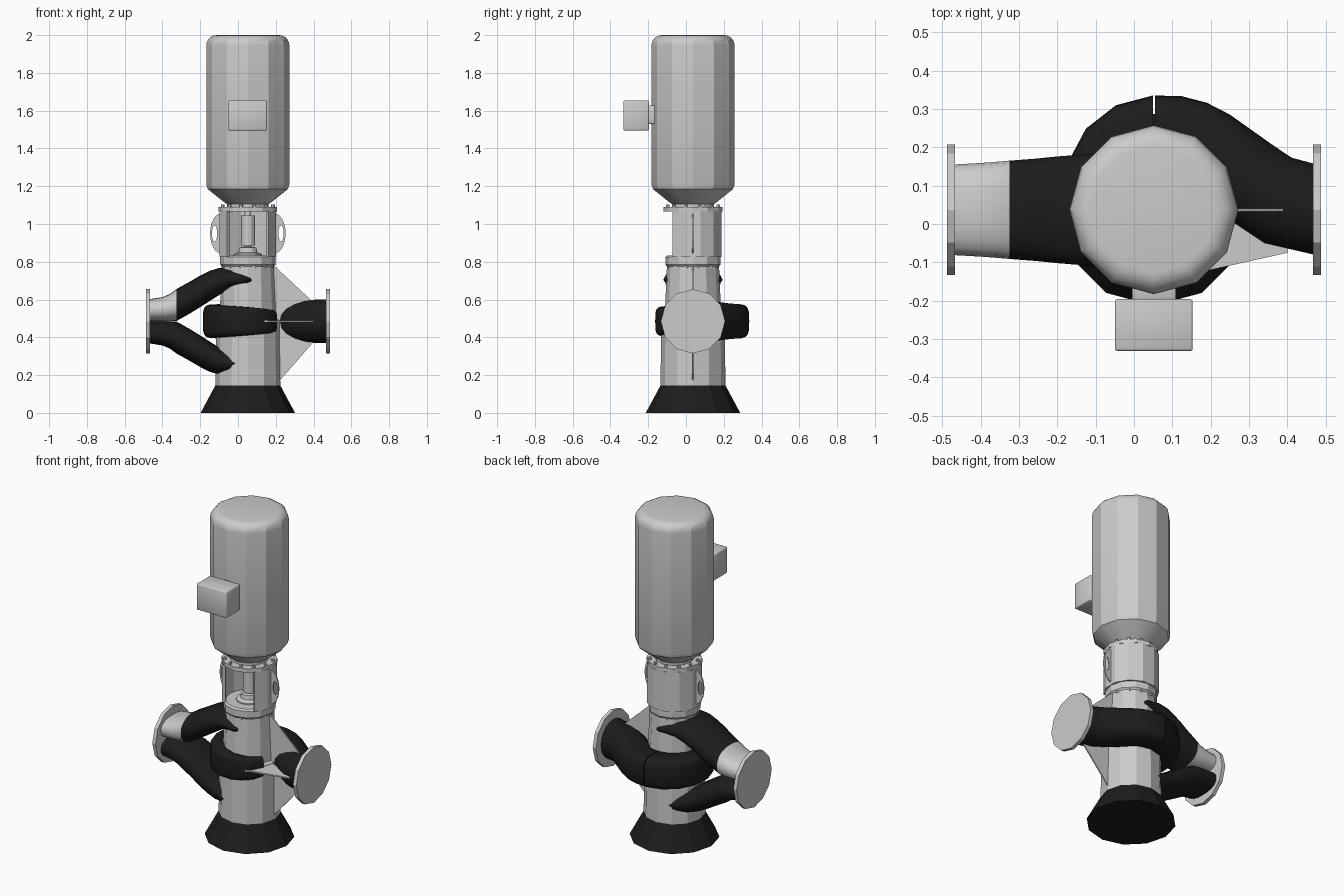
import bpy, bmesh
from math import sin, cos, pi, radians
from mathutils import Vector

if "Cube" in bpy.data.objects:
    bpy.data.objects.remove(bpy.data.objects["Cube"])

AX, AY = 0.052, 0.037      # vertical pump axis
PZ = 0.485                 # height of the pipe axis


def material(name, c):
    m = bpy.data.materials.new(name)
    m.diffuse_color = (c, c, c, 1)
    m.use_nodes = True
    m.node_tree.nodes["Principled BSDF"].inputs["Base Color"].default_value = m.diffuse_color
    return m


BLACK = material("black", 0.012)
LIGHT = material("light_grey", 0.85)


def finish(name, bm, mat=None, angle=25):
    bmesh.ops.recalc_face_normals(bm, faces=bm.faces)
    me = bpy.data.meshes.new(name)
    bm.to_mesh(me)
    bm.free()
    ob = bpy.data.objects.new(name, me)
    bpy.context.collection.objects.link(ob)
    if mat:
        me.materials.append(mat)
    bpy.context.view_layer.objects.active = ob
    ob.select_set(True)
    bpy.ops.object.shade_smooth_by_angle(angle=radians(angle))
    ob.select_set(False)
    return ob


def skin(name, rings, mat=None, angle=25):
    """Join equal point rings into a capped tube."""
    bm = bmesh.new()
    loops = [[bm.verts.new(p) for p in r] for r in rings]
    n = len(loops[0])
    for a, b in zip(loops, loops[1:]):
        for i in range(n):
            j = (i + 1) % n
            bm.faces.new((a[i], a[j], b[j], b[i]))
    bm.faces.new(loops[0])
    bm.faces.new(loops[-1])
    return finish(name, bm, mat, angle)


def turned(name, profile, mat=None, x=AX, y=AY, n=12):
    """Turn (radius, z) points round a vertical axis."""
    return skin(name, [[(x + r * cos(2 * pi * i / n), y + r * sin(2 * pi * i / n), z)
                        for i in range(n)] for r, z in profile], mat)


def prism(name, pts, offset):
    """Extrude a flat outline of 3D points by an offset vector."""
    off = Vector(offset)
    return skin(name, [pts, [Vector(p) + off for p in pts]])


def oval(c, u, v, e=2.0, n=20):
    """Superellipse ring about c with half axes u and v."""
    ring = []
    for i in range(n):
        a = 2 * pi * i / n
        s, t = sin(a), cos(a)
        s = abs(s) ** (2 / e) * (1 if s >= 0 else -1)
        t = abs(t) ** (2 / e) * (1 if t >= 0 else -1)
        ring.append(c + u * t + v * s)
    return ring


def box(name, lo, hi, bevel=0.006):
    bm = bmesh.new()
    bmesh.ops.create_cube(bm, size=1)
    for v in bm.verts:
        v.co = Vector([(a + b) / 2 + c * (b - a) for a, b, c in zip(lo, hi, v.co)])
    bmesh.ops.bevel(bm, geom=bm.edges[:], offset=bevel, segments=2, affect='EDGES', profile=0.5)
    finish(name, bm, angle=50)


# base, column and cover flange
turned("base", [(0.25, 0), (0.172, 0.145)], BLACK)
turned("column", [(0.172, 0.14), (0.168, 0.49), (0.15, 0.5), (0.138, 0.78)])
turned("cover_flange", [(0.13, 0.765), (0.146, 0.785), (0.146, 0.825), (0.135, 0.833)])

# motor with rounded top and tapered bottom
corner = [(0.165 + 0.055 * cos(radians(a)), 1.945 + 0.055 * sin(radians(a)))
          for a in range(0, 91, 18)]
turned("motor", [(0.11, 1.08), (0.11, 1.105), (0.125, 1.115), (0.212, 1.185), (0.22, 1.21)] + corner)
turned("motor_flange", [(0.155, 1.066), (0.155, 1.09)])
box("terminal_box", (-0.05, -0.331, 1.495), (0.153, -0.196, 1.655))
box("terminal_neck", (-0.005, -0.20, 1.53), (0.11, -0.14, 1.627))

# lantern: a shell open to the front
angles = [radians(-45 + 30 * i) for i in range(10)]
shell = [(AX + 0.155 * cos(a), AY + 0.155 * sin(a), 0.825) for a in angles]
shell += [(AX + 0.135 * cos(a), AY + 0.135 * sin(a), 0.825) for a in reversed(angles)]
prism("lantern", shell, (0, 0, 0.243))
turned("seal_cover", [(0.075, 0.825), (0.075, 0.84), (0.05, 0.85), (0.045, 0.875), (0.02, 0.88)])
turned("shaft", [(0.018, 0.83), (0.018, 1.07)])
turned("coupling", [(0.037, 0.885), (0.037, 1.045)])

# flange bolts, above and below the lantern
for i in range(12):
    a = 2 * pi * (i + 0.5) / 12
    x, y = AX + 0.138 * cos(a), AY + 0.138 * sin(a)
    turned("motor_bolt", [(0.01, 1.085), (0.01, 1.103)], x=x, y=y, n=6)
    x, y = AX + 0.125 * cos(a), AY + 0.125 * sin(a)
    turned("cover_bolt", [(0.014, 0.768), (0.014, 0.79)], x=x, y=y, n=6)

# lifting ears with a slot
for s in (-1, 1):
    bm = bmesh.new()
    layers = []
    for y in (AY - 0.004, AY + 0.004):
        for cx, rx, rz in ((0.14, 0.06, 0.106), (0.176, 0.014, 0.042)):
            layers.append([bm.verts.new((AX + s * max(0.14, cx + rx * cos(k * pi / 12)), y,
                                         0.95 + rz * sin(k * pi / 12))) for k in range(24)])
    for p, q in ((0, 1), (1, 3), (3, 2), (2, 0)):
        for k in range(24):
            j = (k + 1) % 24
            bm.faces.new((layers[p][k], layers[p][j], layers[q][j], layers[q][k]))
    finish("lifting_ear", bm)

# pipe flanges
for name, x in (("inlet_flange", -0.488), ("outlet_flange", 0.466)):
    skin(name, [[(x + d, AY + 0.17 * sin(i * pi / 6), PZ + 0.17 * cos(i * pi / 6))
                 for i in range(12)] for d in (0, 0.022)])

# forked inlet: x, lower z, upper z, half width, squareness
FORK = [(-0.47, 0.485, 0.602, 0.118, 2.4), (-0.40, 0.485, 0.613, 0.122, 2.4),
        (-0.36, 0.485, 0.63, 0.125, 2.4), (-0.325, 0.487, 0.656, 0.128, 2.3),
        (-0.26, 0.523, 0.692, 0.133, 2.3), (-0.2, 0.56, 0.727, 0.139, 2.3),
        (-0.15, 0.592, 0.752, 0.143, 2.2), (-0.1, 0.624, 0.767, 0.147, 2.2),
        (-0.04, 0.655, 0.765, 0.152, 2.2), (0.02, 0.667, 0.748, 0.155, 2.2),
        (0.05, 0.67, 0.738, 0.156, 2.2), (0.067, 0.682, 0.724, 0.152, 2.2),
        (0.071, 0.694, 0.71, 0.148, 2.2)]


def branch(name, rows, flip, mat):
    rings = []
    for x, z0, z1, w, e in rows:
        c = (z0 + z1) / 2
        rings.append(oval(Vector((x, AY, 2 * PZ - c if flip else c)),
                          Vector((0, w, 0)), Vector((0, 0, (z1 - z0) / 2)), e))
    skin(name, rings, mat, 50)


branch("inlet_sleeve", FORK[:4], False, LIGHT)
branch("upper_inlet_branch", FORK[3:], False, BLACK)
branch("lower_inlet_branch", FORK, True, BLACK)


# spiral casing: rings between an inner and an outer point in plan
def casing(name, rows):
    rings = []
    for (xo, yo), (xi, yi), h, e in rows:
        o, i = Vector((xo, yo, PZ)), Vector((xi, yi, PZ))
        rings.append(oval((o + i) / 2, (o - i) / 2, Vector((0, 0, h)), e))
    skin(name, rings, BLACK, 50)


def polar(deg, r):
    return AX + r * cos(radians(deg)), AY + r * sin(radians(deg))


spiral = [(-28, 0.175, 0.058), (-50, 0.19, 0.065), (-70, 0.196, 0.07), (-90, 0.2, 0.075),
          (-115, 0.207, 0.08), (-140, 0.218, 0.084), (-160, 0.228, 0.087), (-180, 0.238, 0.088),
          (-205, 0.256, 0.09), (-230, 0.276, 0.091), (-250, 0.29, 0.092), (-269.4, 0.298, 0.092)]
casing("spiral_casing", [(polar(a, r), polar(a, 0.12), h, 4) for a, r, h in spiral])
casing("outlet_pipe", [
    (polar(-270.6, 0.298), polar(-270.6, 0.12), 0.092, 4),
    ((0.125, 0.333), (0.085, 0.155), 0.092, 3.6),
    ((0.19, 0.316), (0.12, 0.14), 0.094, 3.2),
    ((0.25, 0.285), (0.15, 0.10), 0.098, 2.7),
    ((0.305, 0.246), (0.19, 0.06), 0.104, 2.3),
    ((0.36, 0.207), (0.25, 0.01), 0.109, 2),
    ((0.41, 0.173), (0.34, -0.05), 0.113, 2),
    ((0.47, 0.157), (0.47, -0.08), 0.116, 2)])

# stiffening plates between column and outlet
prism("upright_gusset", [(AX + 0.05, AY - 0.004, 0.78), (0.19, AY - 0.004, 0.78),
                         (0.4, AY - 0.004, 0.585), (0.4, AY - 0.004, 0.375),
                         (0.22, AY - 0.004, 0.17), (AX + 0.05, AY - 0.004, 0.17)], (0, 0.008, 0))
prism("level_gusset", [(0.13, -0.135, 0.48), (0.4, -0.075, 0.48), (0.4, 0.0, 0.48),
                       (0.15, 0.03, 0.48)], (0, 0, 0.008))
